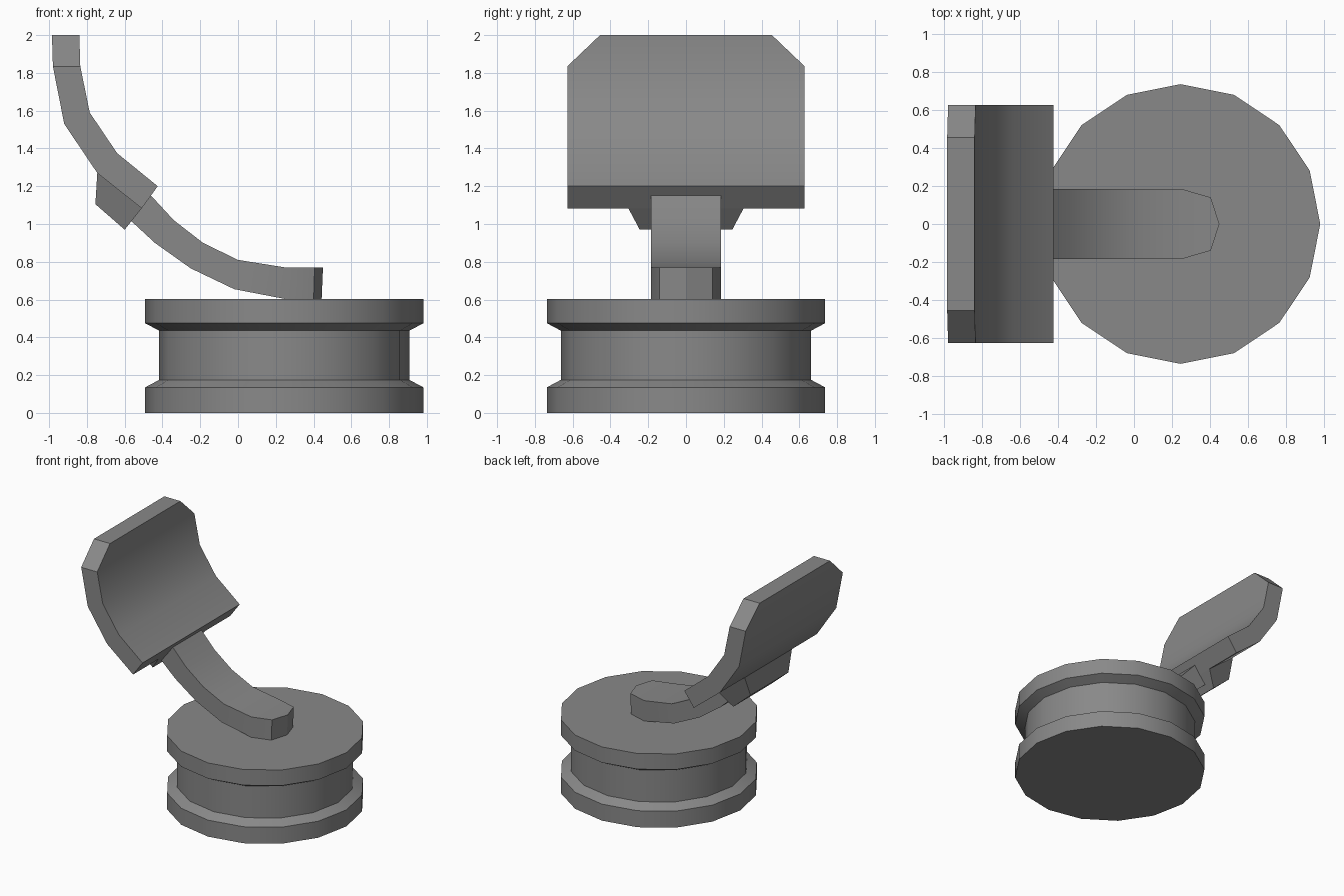
import bpy, bmesh, math

default = bpy.data.objects.get("Cube")
if default:
    bpy.data.objects.remove(default)

grey = bpy.data.materials.new("mid grey")
grey.use_nodes = True
colour = (0.25, 0.25, 0.25, 1)
grey.diffuse_color = colour
grey.node_tree.nodes["Principled BSDF"].inputs["Base Color"].default_value = colour


def finish(bm, name):
    bmesh.ops.remove_doubles(bm, verts=bm.verts, dist=0.0005)
    bmesh.ops.recalc_face_normals(bm, faces=bm.faces)
    mesh = bpy.data.meshes.new(name)
    bm.to_mesh(mesh)
    bm.free()
    mesh.materials.append(grey)
    obj = bpy.data.objects.new(name, mesh)
    bpy.context.collection.objects.link(obj)
    bpy.ops.object.select_all(action="DESELECT")
    obj.select_set(True)
    bpy.context.view_layer.objects.active = obj
    bpy.ops.object.shade_smooth_by_angle(angle=math.radians(30))


def bridge(bm, rings):
    """Skin a row of closed rings and cap both ends."""
    for a, b in zip(rings, rings[1:]):
        n = len(a)
        for i in range(n):
            j = (i + 1) % n
            bm.faces.new((a[i], a[j], b[j], b[i]))
    bm.faces.new(rings[0])
    bm.faces.new(rings[-1])


def slab(name, stations):
    """Symmetric bar; each station is (inner x, z, half width), (outer x, z, half width)."""
    bm = bmesh.new()
    rings = []
    for (xi, zi, wi), (xo, zo, wo) in stations:
        corners = ((xi, -wi, zi), (xi, wi, zi), (xo, wo, zo), (xo, -wo, zo))
        rings.append([bm.verts.new(c) for c in corners])
    bridge(bm, rings)
    finish(bm, name)


def band(w, *pairs):
    return [((xi, zi, w), (xo, zo, w)) for xi, zi, xo, zo in pairs]


# Spool-shaped base
SIDES, CENTRE, RIM, WAIST = 16, 0.245, 0.737, 0.662
bm = bmesh.new()
rings = []
for r, z in ((RIM, 0), (RIM, 0.135), (WAIST, 0.175),
             (WAIST, 0.435), (RIM, 0.475), (RIM, 0.603)):
    angles = [math.tau * i / SIDES for i in range(SIDES)]
    rings.append([bm.verts.new((CENTRE + r * math.cos(a), r * math.sin(a), z))
                  for a in angles])
bridge(bm, rings)
finish(bm, "seat_base")

# Curved arm with a pointed nose resting on the base
nose = [((0.45, 0.77, 0), (0.443, 0.603, 0)),
        ((0.405, 0.77, 0.14), (0.4, 0.603, 0.14))]
slab("support_arm", nose + band(
    0.185, (0.25, 0.77, 0.25, 0.603), (0.0, 0.81, -0.02, 0.655),
    (-0.185, 0.90, -0.25, 0.765), (-0.34, 1.02, -0.44, 0.90),
    (-0.46, 1.15, -0.57, 1.02)))

# Curved backrest with clipped top corners
slab("backrest", band(
    0.628, (-0.425, 1.20, -0.51, 1.083), (-0.64, 1.375, -0.745, 1.27),
    (-0.785, 1.59, -0.92, 1.53), (-0.835, 1.835, -0.98, 1.835))
    + band(0.455, (-0.84, 2.0, -0.985, 2.0)))

# Tapered bracket behind the lower edge of the backrest
slab("backrest_bracket", [
    ((-0.51, 1.083, 0.305), (-0.60, 0.97, 0.245)),
    ((-0.745, 1.27, 0.305), (-0.755, 1.105, 0.245))])
